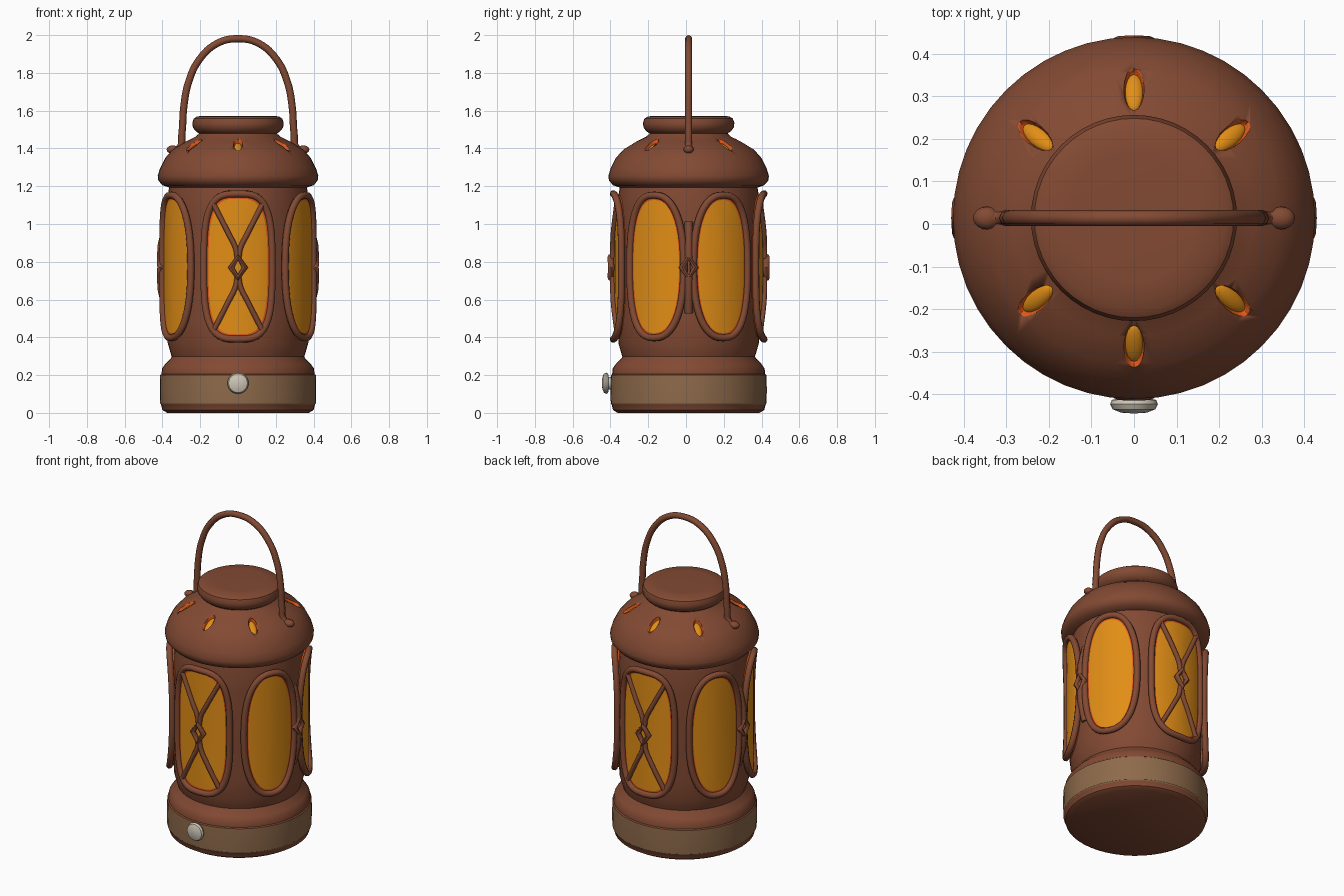
import bpy, bmesh, math
from mathutils import Matrix, Vector

if "Cube" in bpy.data.objects:
    bpy.data.objects.remove(bpy.data.objects["Cube"])

CY = 0.014          # body axis sits slightly behind the origin (knob sticks out in front)
R = 0.395           # radius on which the windows are wrapped
TAU = 2 * math.pi


def mat(name, rgb):
    m = bpy.data.materials.new(name)
    m.diffuse_color = (*rgb, 1)
    m.use_nodes = True
    m.node_tree.nodes["Principled BSDF"].inputs["Base Color"].default_value = m.diffuse_color
    return m


BROWN = mat("rust_brown", (0.225, 0.068, 0.033))
AMBER = mat("amber_glass", (0.76, 0.27, 0.008))
ORANGE = mat("orange_edge", (0.75, 0.10, 0.01))
TAN = mat("tan_band", (0.27, 0.145, 0.07))
CREAM = mat("cream_knob", (0.62, 0.57, 0.47))


def make(name, bm, mats, smooth=35):
    bmesh.ops.recalc_face_normals(bm, faces=bm.faces)
    me = bpy.data.meshes.new(name)
    bm.to_mesh(me)
    bm.free()
    ob = bpy.data.objects.new(name, me)
    bpy.context.collection.objects.link(ob)
    for m in mats:
        me.materials.append(m)
    select(ob)
    bpy.ops.object.shade_smooth_by_angle(angle=math.radians(smooth))
    return ob


def select(ob):
    bpy.ops.object.select_all(action='DESELECT')
    ob.select_set(True)
    bpy.context.view_layer.objects.active = ob


def lathe(name, prof, mats, n=48, rule=None, matrix=Matrix.Translation((0, CY, 0))):
    """Closed solid of revolution; profile starts and ends on the axis."""
    bm = bmesh.new()
    rings = []
    for r, z in prof:
        k = 1 if r == 0 else n
        rings.append([bm.verts.new((r * math.cos(TAU * i / n), r * math.sin(TAU * i / n), z))
                      for i in range(k)])
    for a, b in zip(rings, rings[1:]):
        for i in range(n):
            j = (i + 1) % n
            loop = [a[i % len(a)], a[j % len(a)], b[j % len(b)], b[i % len(b)]]
            f = bm.faces.new(list(dict.fromkeys(loop)))
            if rule:
                f.material_index = rule(f.calc_center_median())
    bm.transform(matrix)
    return make(name, bm, mats)


def tube(name, pts, rad, closed=False, kind='POLY', m=BROWN):
    cu = bpy.data.curves.new(name, 'CURVE')
    cu.dimensions = '3D'
    cu.bevel_depth, cu.bevel_resolution, cu.resolution_u = rad, 2, 6
    cu.use_fill_caps = True
    sp = cu.splines.new(kind)
    if kind == 'BEZIER':
        sp.bezier_points.add(len(pts) - 1)
        for p, co in zip(sp.bezier_points, pts):
            p.co = co
            p.handle_left_type = p.handle_right_type = 'AUTO'
    else:
        sp.points.add(len(pts) - 1)
        for p, co in zip(sp.points, pts):
            p.co = (*co, 1)
    sp.use_cyclic_u = closed
    cu.materials.append(m)
    ob = bpy.data.objects.new(name, cu)
    bpy.context.collection.objects.link(ob)
    select(ob)
    bpy.ops.object.convert(target='MESH')
    bpy.ops.object.shade_smooth_by_angle(angle=math.radians(50))


def wrap(ang, s, z, r):
    """Point at arc offset s and height z on the body cylinder."""
    a = math.radians(ang) + s / R
    return Vector((r * math.cos(a), CY + r * math.sin(a), z))


def outline(hw, hh, e, n=48):
    """Rounded window outline (superellipse)."""
    for i in range(n):
        c, s = math.cos(TAU * i / n), math.sin(TAU * i / n)
        yield (hw * math.copysign(abs(c) ** (2 / e), c), hh * math.copysign(abs(s) ** (2 / e), s))


def ellipsoid(size, matrix):
    bm = bmesh.new()
    bmesh.ops.create_uvsphere(bm, u_segments=16, v_segments=10, radius=1)
    bm.transform(matrix @ Matrix.Diagonal((*size, 1)))
    return bm


# Base with a tan band
lathe("base", [(0, 0), (0.375, 0), (0.40, 0.015), (0.408, 0.045), (0.412, 0.05), (0.414, 0.12),
               (0.412, 0.20), (0.405, 0.205), (0.402, 0.235), (0.385, 0.26), (0.355, 0.29),
               (0.345, 0.31), (0, 0.31)],
      [BROWN, TAN], rule=lambda c: 1 if 0.047 < c.z < 0.202 and c.length > 0.3 else 0)

# Body
lathe("body", [(0, 0.28), (0.345, 0.28), (0.355, 0.31), (0.372, 0.37), (0.376, 0.5), (0.378, 0.78),
               (0.376, 1.05), (0.372, 1.15), (0.36, 1.22), (0, 1.22)], [BROWN])

# Roof with slots cut into it
roof = lathe("roof", [(0, 1.19), (0.355, 1.19), (0.40, 1.205), (0.422, 1.23), (0.425, 1.255),
                      (0.413, 1.295), (0.385, 1.35), (0.345, 1.395), (0.28, 1.435), (0.225, 1.462),
                      (0.205, 1.48), (0.2, 1.505), (0, 1.505)], [BROWN, ORANGE])
for i, a in enumerate((90, 40, 140, -90, -40, -140)):
    tilt = Matrix.Translation((0, CY, 0)) @ Matrix.Rotation(math.radians(a), 4, 'Z') \
        @ Matrix.Translation((0.303, 0, 1.42)) @ Matrix.Rotation(math.radians(31), 4, 'Y')
    cutter = make("slot_cutter", ellipsoid((0.058, 0.024, 0.035), tilt), [ORANGE])
    cutter.hide_render = True
    mod = roof.modifiers.new("slot", 'BOOLEAN')
    mod.operation, mod.solver, mod.object = 'DIFFERENCE', 'EXACT', cutter
    mod.material_mode = 'TRANSFER'
    select(roof)
    bpy.ops.object.modifier_apply(modifier=mod.name)
    bpy.data.objects.remove(cutter)
    # Amber glass at the bottom of each slot
    low = tilt @ Matrix.Translation((0.003, 0, -0.022))
    make(f"roof_slot_glass_{i}", ellipsoid((0.052, 0.022, 0.013), low), [AMBER])

# Top cap
lathe("top_cap", [(0, 1.475), (0.2, 1.475), (0.225, 1.492), (0.239, 1.512), (0.242, 1.535),
                  (0.234, 1.558), (0.215, 1.57), (0.15, 1.573), (0, 1.573)], [BROWN])

# Six wrapped windows: wide ones front and back, ovals in pairs on the sides
ZC = 0.775
windows = [(-90, 0.186, 0.385, 3.2), (90, 0.186, 0.385, 3.2)] + \
          [(a, 0.164, 0.378, 2.4) for a in (-27.5, 27.5, 152.5, 207.5)]
for k, (ang, hw, hh, e) in enumerate(windows):
    bm = bmesh.new()
    centre = bm.verts.new(wrap(ang, 0, ZC, R))
    rings = []
    for d, r in ((0.12, R), (0.06, R), (0.026, R), (0.0, R), (0.0, 0.36)):
        rings.append([bm.verts.new(wrap(ang, s, ZC + z, r)) for s, z in outline(hw - d, hh - d, e)])
    n = len(rings[0])
    for i in range(n):
        j = (i + 1) % n
        bm.faces.new((centre, rings[0][i], rings[0][j]))
        for q, (a, b) in enumerate(zip(rings, rings[1:])):
            bm.faces.new((a[i], b[i], b[j], a[j])).material_index = int(q >= 2)
    make(f"window_glass_{k}", bm, [AMBER, ORANGE])
    tube(f"window_frame_{k}", [wrap(ang, s, ZC + z, 0.399) for s, z in outline(hw, hh, e)],
         0.019, closed=True)

# Diamonds at front, back and both sides; crossing bars on front and back
for ang in (-90, 0, 90, 180):
    zc = 0.77
    tube(f"diamond_{ang}", [wrap(ang, s, zc + z, 0.412) for s, z in
                            ((0, 0.055), (0.035, 0), (0, -0.055), (-0.035, 0))], 0.017, closed=True)
    for v in (1, -1):
        if ang in (0, 180):
            # short stem joining the two oval frames
            tube(f"side_stem_{ang}_{v}", [wrap(ang, 0, zc + v * z, r) for z, r in
                                          ((0.05, 0.408), (0.12, 0.403), (0.24, 0.375))], 0.022)
            continue
        for h in (1, -1):
            tube(f"cross_bar_{ang}_{v}_{h}",
                 [wrap(ang, h * s, zc + v * z, 0.402) for s, z in
                  ((0.004, 0.05), (0.012, 0.10), (0.05, 0.18), (0.13, 0.335))], 0.014, kind='BEZIER')

# Carrying handle with its two feet
half = [(0.345, 1.395), (0.312, 1.40), (0.297, 1.48), (0.287, 1.62), (0.262, 1.75),
        (0.205, 1.87), (0.11, 1.956)]
path = half + [(0, 1.981)] + [(-x, z) for x, z in reversed(half)]
tube("handle", [(x, CY, z) for x, z in path], 0.019, kind='BEZIER')
for side, h in (("right", 1), ("left", -1)):
    make(f"handle_foot_{side}", ellipsoid((0.033, 0.027, 0.022),
         Matrix.Translation((h * 0.345, CY, 1.394))), [BROWN])

# Front knob
lathe("knob", [(0, -0.03), (0.034, -0.03), (0.034, 0.012), (0.052, 0.016), (0.056, 0.026),
               (0.05, 0.038), (0.03, 0.046), (0, 0.048)], [CREAM], n=24,
      matrix=Matrix.Translation((0, -0.397, 0.157)) @ Matrix.Rotation(math.pi / 2, 4, 'X'))
